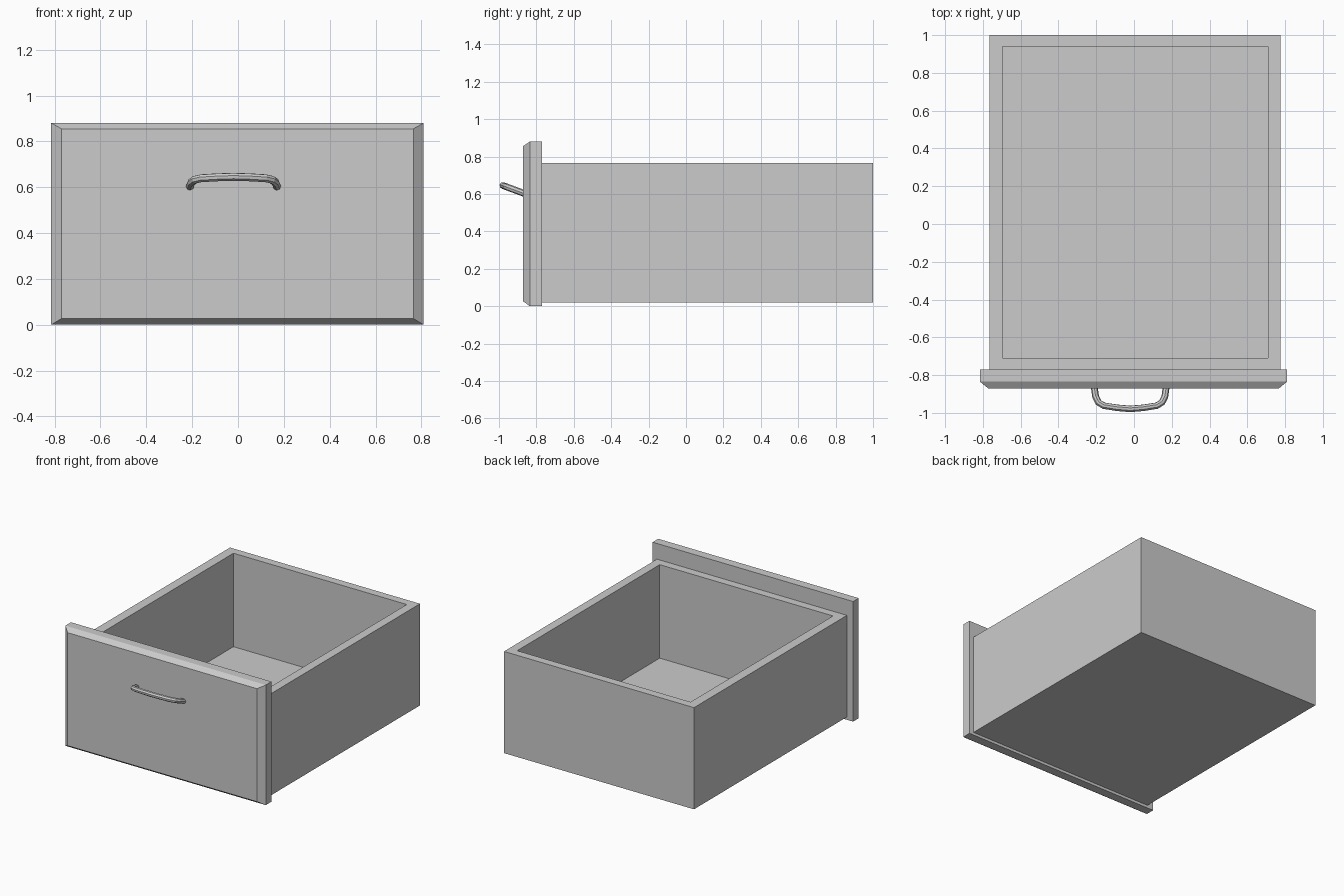
import bpy, bmesh
from mathutils import Vector

cube = bpy.data.objects.get("Cube")
if cube:
    bpy.data.objects.remove(cube, do_unlink=True)

grey = bpy.data.materials.new("light_grey")
grey.use_nodes = True
colour = (0.6, 0.6, 0.6, 1)
grey.diffuse_color = colour
grey.node_tree.nodes["Principled BSDF"].inputs["Base Color"].default_value = colour


def add_object(name, bm):
    bmesh.ops.recalc_face_normals(bm, faces=bm.faces)
    mesh = bpy.data.meshes.new(name)
    bm.to_mesh(mesh)
    bm.free()
    mesh.materials.append(grey)
    obj = bpy.data.objects.new(name, mesh)
    bpy.context.collection.objects.link(obj)
    return obj


def box(low, high):
    bm = bmesh.new()
    bmesh.ops.create_cube(bm, size=1)
    low, high = Vector(low), Vector(high)
    for v in bm.verts:
        v.co = (low + high) / 2 + v.co * (high - low)
    return bm


def facing(bm, direction):
    bm.normal_update()
    return max(bm.faces, key=lambda f: f.normal.dot(Vector(direction)))


def fit_face(face, low, high):
    """Move the corners of a rectangular face to new bounds."""
    mid = face.calc_center_median()
    for v in face.verts:
        for i in range(3):
            if abs(v.co[i] - mid[i]) > 1e-4:
                v.co[i] = low[i] if v.co[i] < mid[i] else high[i]


# Open drawer box: inset the top face, then push it down to the floor
bm = box((-0.765, -0.77, 0.02), (0.775, 1.0, 0.765))
top = facing(bm, (0, 0, 1))
bmesh.ops.inset_individual(bm, faces=[top], thickness=0.05)
fit_face(top, (-0.695, -0.71, 0), (0.71, 0.94, 0))
rim = list(top.edges)
inner = bmesh.ops.extrude_discrete_faces(bm, faces=[top])["faces"][0]
for v in inner.verts:
    v.co.z = 0.08
add_object("drawer_box", bm)

# Front panel with a chamfered face
bm = box((-0.815, -0.835, 0.0), (0.81, -0.77, 0.88))
front = facing(bm, (0, -1, 0))
face = bmesh.ops.extrude_discrete_faces(bm, faces=[front])["faces"][0]
fit_face(face, (-0.77, 0, 0.027), (0.765, 0, 0.855))
for v in face.verts:
    v.co.y = -0.872
add_object("front_panel", bm)

# Bowed pull handle, swept along a mirrored half path (x offset, y)
half = [(0.19, -0.865), (0.183, -0.915), (0.168, -0.945), (0.14, -0.962), (0.07, -0.973)]
path = [(-x, y) for x, y in half] + [(0, -0.979)] + [(x, y) for x, y in reversed(half)]
curve = bpy.data.curves.new("handle", "CURVE")
curve.dimensions = "3D"
curve.bevel_depth = 0.018
curve.bevel_resolution = 2
curve.use_fill_caps = True
spline = curve.splines.new("POLY")
spline.points.add(len(path) - 1)
for point, (x, y) in zip(spline.points, path):
    point.co = (x - 0.02, y, 0.605 - (y + 0.87) * 0.37, 1)
curve.materials.append(grey)
handle = bpy.data.objects.new("handle", curve)
bpy.context.collection.objects.link(handle)
bpy.ops.object.select_all(action="DESELECT")
handle.select_set(True)
bpy.context.view_layer.objects.active = handle
bpy.ops.object.convert(target="MESH")
bpy.ops.object.shade_flat()
